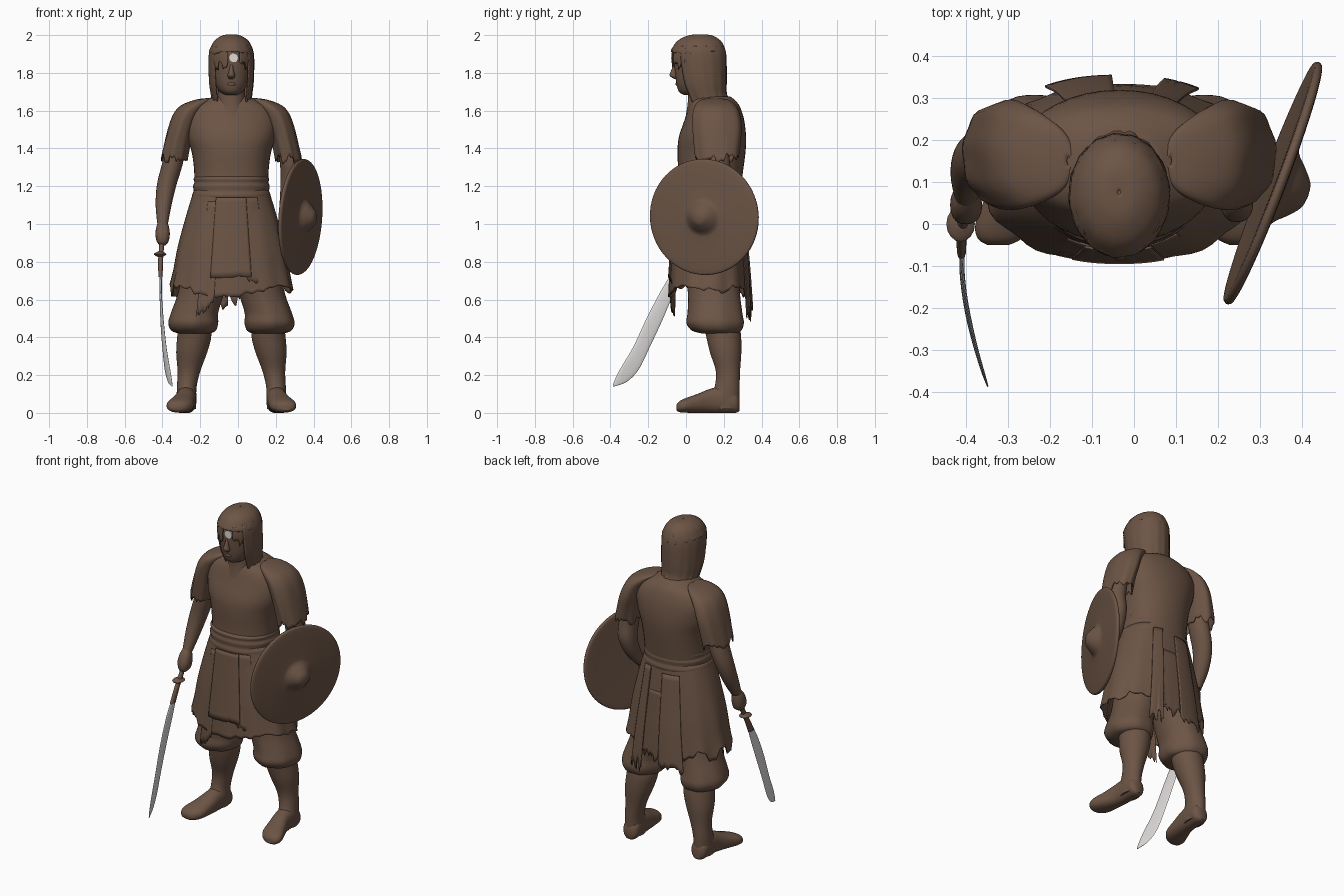
import bpy, bmesh, math, random
from mathutils import Vector, Matrix

random.seed(4)
CX = -0.035  # the body is symmetric about this x


def material(name, rgb):
    m = bpy.data.materials.new(name)
    m.diffuse_color = (*rgb, 1)
    return m


BROWN = material("dark brown", (0.15, 0.09, 0.06))
STEEL = material("pale steel", (0.72, 0.70, 0.69))


def smooth_rings(rings, steps=4):
    """Catmull-Rom interpolation of ring parameters."""
    out = []
    for i in range(len(rings) - 1):
        p = [rings[max(0, min(len(rings) - 1, i + k))] for k in (-1, 0, 1, 2)]
        for s in range(steps):
            t = s / steps
            out.append([0.5 * (2 * b + (c - a) * t + (2 * a - 5 * b + 4 * c - d) * t * t
                               + (3 * b - a - 3 * c + d) * t ** 3) for a, b, c, d in zip(*p)])
    return out + [list(rings[-1])]


def loft(name, rings, mat=BROWN, arc=None, n=40, hem=0, fold=0, folds=9, axis='Z',
         shell=False, e=2.0, side=1, ox=CX):
    """Skin elliptic rings (x, y, z, rx, r2); arc gives an open strip, hem a ragged end."""
    bm = bmesh.new()
    rows = []
    rs = smooth_rings(rings)
    a0, a1 = arc or (0, 360)
    count = n if arc is None else n + 1
    jag = [random.uniform(-1, 1) for _ in range(count)]
    jag = [0.65 * jag[i // 3 * 3] + 0.35 * jag[i] for i in range(count)]
    for ri, (x, y, z, rx, r2) in enumerate(rs):
        row = []
        t = ri / (len(rs) - 1)
        for i in range(count):
            a = math.radians(a0 + (a1 - a0) * i / n)
            c, s = math.cos(a), math.sin(a)
            k = 1 + fold * t * math.sin(folds * a)
            px = math.copysign(abs(c) ** (2 / e), c) * abs(rx) * k
            p2 = math.copysign(abs(s) ** (2 / e), s) * abs(r2) * k
            dz = hem * jag[i] * max(0, t - 0.7) / 0.3
            co = (x + px, y + p2, z + dz) if axis == 'Z' else (x + px, y, z + p2)
            row.append(bm.verts.new((co[0] * side + ox, co[1], co[2])))
        rows.append(row)
    for r, q in zip(rows, rows[1:]):
        for i in range(n):
            j = (i + 1) % count
            bm.faces.new((r[i], r[j], q[j], q[i]))
    if not shell and arc is None:
        bm.faces.new(rows[0])
        bm.faces.new(rows[-1])
    bmesh.ops.recalc_face_normals(bm, faces=bm.faces)
    me = bpy.data.meshes.new(name)
    bm.to_mesh(me)
    bm.free()
    me.materials.append(mat)
    ob = bpy.data.objects.new(name, me)
    bpy.context.collection.objects.link(ob)
    if shell or arc:
        m = ob.modifiers.new("thickness", 'SOLIDIFY')
        m.thickness = 0.006
        m.offset = 0
    bpy.ops.object.select_all(action='DESELECT')
    ob.select_set(True)
    bpy.context.view_layer.objects.active = ob
    bpy.ops.object.shade_smooth_by_angle(angle=math.radians(50))
    return ob


# Head, neck and nose
loft("neck", [(0, .09, 1.58, .09, .09), (0, .085, 1.65, .075, .075), (0, .08, 1.75, .07, .07)])
loft("head", [(0, .04, 1.682, .03, .05), (0, .045, 1.70, .06, .082), (0, .05, 1.74, .085, .1),
              (0, .055, 1.80, .097, .113), (0, .06, 1.88, .1, .122), (0, .06, 1.95, .085, .1),
              (0, .06, 1.985, .03, .04)], e=2.15)
loft("nose", [(0, -.05, 1.845, .008, .012), (0, -.06, 1.81, .013, .02), (0, -.064, 1.785, .02, .022),
              (0, -.05, 1.768, .012, .012)], n=16)
loft("mouth", [(0, -.038, 1.752, .018, .01), (0, -.043, 1.742, .024, .013), (0, -.04, 1.73, .018, .01)], n=16)
loft("forehead_plate", [(.013, -.065, 1.88, .025, .024), (.013, -.058, 1.88, .025, .024)],
     STEEL, n=10, axis='Y')

# Hair: crown, fringe parted around the plate, and long strands open at the face
loft("hair_crown", [(0, .075, 2.0, .003, .004), (0, .075, 1.996, .045, .06), (0, .07, 1.968, .088, .112),
                    (0, .066, 1.925, .111, .139), (0, .066, 1.905, .115, .142)], hem=.012,
     shell=True, fold=.015, folds=14)
fringe = [(0, .066, 1.93, .109, .137), (0, .066, 1.88, .115, .143), (0, .066, 1.84, .113, .14)]
loft("right_fringe", fringe, arc=(-150, -99), n=12, hem=.03)
loft("left_fringe", fringe, arc=(-68, -30), n=12, hem=.03)
loft("long_hair", [(0, .066, 1.94, .104, .132), (0, .068, 1.89, .117, .143), (0, .08, 1.76, .115, .132),
                   (0, .095, 1.69, .106, .117), (0, .115, 1.64, .1, .118)],
     arc=(-42, 222), hem=.025, fold=.03, folds=16)

# Tunic body with sloping shoulders, and wrinkled waist sash
loft("tunic_body", [(0, .135, 1.675, .095, .1), (0, .145, 1.65, .15, .12), (0, .15, 1.615, .215, .138),
                    (0, .15, 1.55, .245, .158), (0, .14, 1.46, .235, .178), (0, .135, 1.38, .21, .18),
                    (0, .13, 1.28, .197, .172), (0, .12, 1.15, .195, .165)], e=2.2)
loft("sash", [(0, .12, 1.255, .185, .158), (0, .12, 1.24, .2, .173), (0, .12, 1.22, .196, .17),
              (0, .12, 1.2, .203, .175), (0, .12, 1.175, .2, .172), (0, .12, 1.15, .208, .178),
              (0, .12, 1.125, .198, .168)], e=2.2)

# Skirt, with overlapping ragged panels in front and at the back
loft("skirt", [(0, .12, 1.18, .195, .165), (0, .12, 1.05, .235, .18), (0, .12, .88, .28, .195),
               (0, .12, .74, .305, .203), (0, .12, .645, .322, .208)],
     shell=True, n=64, hem=.04, fold=.018, folds=11, e=2.3)


def panel(name, arc, top, bottom, lift, hem, flare=0.0):
    rings = []
    for t in (0, .3, .6, 1):
        drop = 1.18 - top + (top - bottom) * t
        rings.append((0, .12, 1.18 - drop, .2 + lift + .19 * drop,
                      .172 + lift + flare * t + .035 * min(1, 2 * drop)))
    loft(name, rings, arc=arc, n=14, hem=hem, e=2.3)


panel("front_apron", (-109, -72), 1.14, .72, .008, .008)
panel("front_left_flap", (-122, -104), 1.12, .55, .001, .04)
panel("front_right_flap", (-76, -52), 1.14, .68, .001, .03)
panel("back_tail_wide", (92, 119), 1.12, .52, .005, .07, .02)
panel("back_tail_narrow", (58, 74), 1.14, .53, .005, .06, .02)
panel("back_middle_panel", (74, 94), 1.0, .6, .003, .05)

for s, tag in ((-1, "right"), (1, "left")):
    # Sleeves
    loft(tag + "_sleeve", [(.12, .15, 1.664, .004, .01), (.15, .152, 1.655, .04, .07),
                           (.2, .155, 1.625, .066, .105), (.237, .16, 1.58, .068, .122),
                           (.264, .165, 1.51, .067, .127), (.285, .165, 1.43, .066, .121),
                           (.303, .165, 1.345, .067, .112)],
         side=s, shell=True, hem=.03, fold=.03, folds=8)
    # Baggy trousers, boots and feet
    loft(tag + "_trouser", [(.1, .13, .9, .1, .13), (.13, .14, .75, .125, .14), (.165, .15, .62, .122, .138),
                            (.195, .155, .53, .125, .145), (.202, .157, .475, .132, .152),
                            (.2, .165, .435, .116, .13), (.195, .18, .42, .08, .09)],
         side=s, fold=.025, folds=7)
    loft(tag + "_boot", [(.195, .19, .46, .085, .095), (.197, .2, .40, .09, .092), (.21, .21, .32, .082, .083),
                         (.225, .222, .22, .06, .064), (.236, .218, .14, .052, .066),
                         (.238, .205, .08, .052, .078), (.238, .21, .02, .05, .07)], side=s)
    loft(tag + "_foot", [(.236, .283, .045, .025, .035), (.236, .262, .055, .048, .055),
                         (.238, .2, .07, .052, .07), (.243, .13, .064, .053, .064),
                         (.258, .06, .05, .062, .05), (.274, 0, .04, .068, .039),
                         (.284, -.035, .033, .052, .029), (.288, -.05, .028, .025, .015)],
         side=s, axis='Y', e=2.3)

# Sword arm and shield arm, each ending in a fist
upper = [(.285, .165, 1.45, .05, .06), (.312, .167, 1.32, .055, .066)]
loft("right_arm", upper + [(.342, .155, 1.21, .052, .06), (.359, .12, 1.1, .042, .05),
                           (.364, .07, 1.0, .028, .034)], side=-1)
loft("left_arm", upper + [(.312, .18, 1.21, .052, .06), (.297, .14, 1.1, .042, .05),
                          (.285, .08, 1.02, .03, .034)])


def fist(name, x, y, z, side):
    loft(name, [(x, y + .02, z + .075, .018, .02), (x, y + .01, z + .045, .032, .036), (x, y, z, .038, .044),
                (x, y - .005, z - .04, .03, .038), (x, y - .01, z - .06, .012, .015)], side=side, n=20, e=2.4)


fist("right_hand", .364, .045, .945, -1)
fist("left_hand", .28, .05, .975, 1)

# Curved sword; the blade bends sideways towards its tip
loft("sword_hilt", [(-.4, .075, 1.0, .014, .02), (-.4, .06, .96, .013, .018), (-.405, .02, .88, .013, .018),
                    (-.41, -.02, .8, .013, .02), (-.41, -.06, .72, .011, .026)], n=16, ox=0)
loft("sword_guard", [(-.412, .002, .855, .01, .015), (-.412, 0, .84, .034, .042),
                     (-.412, -.004, .825, .01, .015)], n=16, ox=0)
blade = loft("sword_blade", [(0, -.06, .725, .006, .026), (0, -.1, .64, .006, .036),
                             (0, -.165, .5, .006, .044), (0, -.235, .35, .006, .044),
                             (0, -.3, .23, .005, .05), (0, -.347, .165, .004, .034),
                             (0, -.383, .14, .002, .004)], STEEL, n=16, ox=-.409)
for v in blade.data.vertices:
    v.co.x += .061 * max(0, (-v.co.y - .1) / .285) ** 1.6

# Round shield with a central boss
shield = loft("shield", [(0, 0, h, r, r) for h, r in
                         ((-.012, .2), (-.014, .29), (-.008, .306), (.002, .306), (.008, .295),
                          (.013, .25), (.022, .12), (.03, .088), (.055, .062), (.08, .032), (.086, .005))],
              n=64, ox=0)
normal = Vector((.933, -.355, -.06)).normalized()
shield.matrix_world = (Matrix.Translation((.333, .096, 1.037))
                       @ normal.to_track_quat('Z', 'Y').to_matrix().to_4x4())
